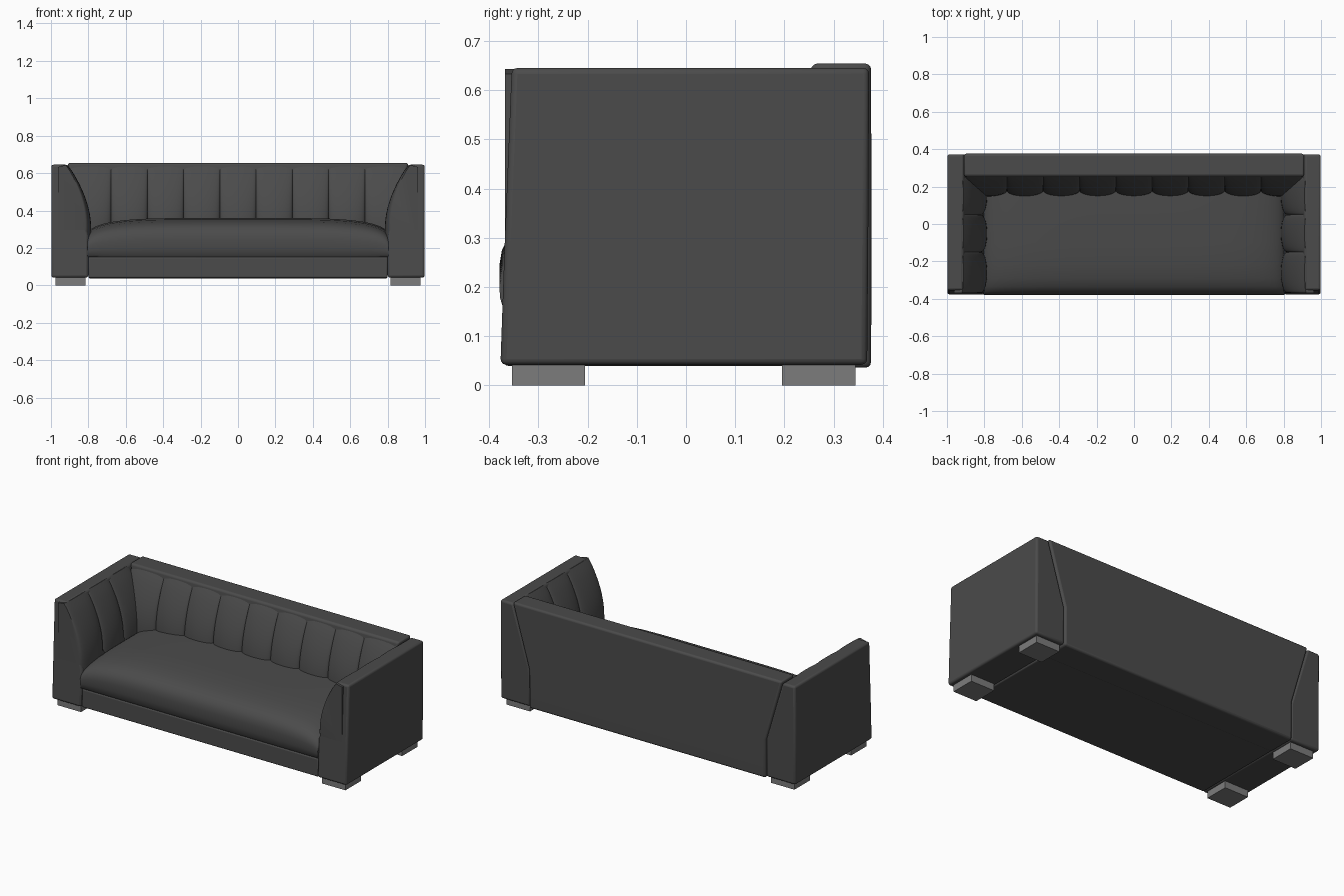
import bpy, bmesh, math

if "Cube" in bpy.data.objects:
    bpy.data.objects.remove(bpy.data.objects["Cube"])


def material(name, g):
    m = bpy.data.materials.new(name)
    m.diffuse_color = (g, g, g, 1)
    m.use_nodes = True
    m.node_tree.nodes["Principled BSDF"].inputs["Base Color"].default_value = m.diffuse_color
    return m


DARK = material("upholstery", 0.07)
GREY = material("leg_finish", 0.2)


def sweep(name, sections, mat=DARK, bevel=0.0, angle=40):
    """Skin a list of equal-length closed sections and cap both ends."""
    bm = bmesh.new()
    rings = [[bm.verts.new(p) for p in s] for s in sections]
    n = len(rings[0])
    for a, b in zip(rings, rings[1:]):
        for i in range(n):
            j = (i + 1) % n
            bm.faces.new((a[i], a[j], b[j], b[i]))
    bm.faces.new(rings[0])
    bm.faces.new(rings[-1])
    bmesh.ops.recalc_face_normals(bm, faces=bm.faces)
    me = bpy.data.meshes.new(name)
    bm.to_mesh(me)
    bm.free()
    ob = bpy.data.objects.new(name, me)
    bpy.context.collection.objects.link(ob)
    me.materials.append(mat)
    if bevel:
        mod = ob.modifiers.new("soft_edge", "BEVEL")
        mod.width, mod.segments, mod.limit_method = bevel, 3, "ANGLE"
        mod.angle_limit = math.radians(30)
    bpy.ops.object.select_all(action="DESELECT")
    ob.select_set(True)
    bpy.context.view_layer.objects.active = ob
    bpy.ops.object.shade_smooth_by_angle(angle=math.radians(angle))
    return ob


def rect(z, x0, x1, y0, y1):
    return [(x0, y0, z), (x1, y0, z), (x1, y1, z), (x0, y1, z)]


def curve(t):
    """Inward swell of a channel from the top (t=0) to the seat (t=1)."""
    return math.sin(min(t * 1.15, 1) * math.pi / 2) ** 0.85


def channel(name, a, b, place, depth, base, top, steps=14, rows=12):
    """One padded channel between a and b; place(u, d, z) maps to space."""
    secs = []
    for i in range(steps + 1):
        s = -math.cos(math.pi * i / steps)
        puff = math.sqrt(max(0, 1 - s * s))
        u = a + (b - a) * (s + 1) / 2
        sec = []
        for k in range(rows + 1):
            t = k / rows
            d = depth * curve(t) - 0.036 * (1 - puff) * (0.25 + 0.75 * t)
            sec.append(place(u, d, top + (base - top) * t))
        sec += [place(u, -0.05, base), place(u, -0.05, top - 0.01)]
        secs.append(sec)
    return sweep(name, secs)


# arms: straight outside, inner face sloping in towards the seat
for s, side in ((-1, "left"), (1, "right")):
    sweep(f"{side}_arm", [
        rect(0.042, s * 0.8, s * 0.998, -0.377, 0.368),
        rect(0.27, s * 0.8, s * 0.998, -0.369, 0.370),
        rect(0.645, s * 0.912, s * 0.998, -0.354, 0.372)], bevel=0.012)

# back panel fitted between the arms
sweep("back", [
    rect(0.036, -0.8, 0.8, 0.2, 0.376),
    rect(0.27, -0.8, 0.8, 0.2, 0.377),
    rect(0.654, -0.912, 0.912, 0.255, 0.376)], bevel=0.012)

# base rail below the cushion
sweep("base", [
    rect(0.04, -0.8, 0.8, -0.37, 0.22),
    rect(0.152, -0.8, 0.8, -0.368, 0.22)], bevel=0.008)

# crowned seat cushion with rolled front
profile = [(0.21, 0.15), (-0.362, 0.15), (-0.372, 0.165), (-0.378, 0.2),
           (-0.379, 0.245), (-0.374, 0.275), (-0.36, 0.302), (-0.335, 0.323),
           (-0.29, 0.34), (-0.22, 0.352), (-0.1, 0.36), (0.21, 0.36)]
seat = []
for i in range(49):
    s = -math.cos(math.pi * i / 48)
    h = 0.12 + 0.09 * math.sqrt(max(0, 1 - abs(s) ** 5))
    seat.append([(0.805 * s, y, 0.15 + (z - 0.15) * h / 0.21) for y, z in profile])
sweep("seat", seat, angle=50)

# back channels
edges = [-0.9] + [-0.679 + 0.194 * i for i in range(8)] + [0.9]
for i, (a, b) in enumerate(zip(edges, edges[1:])):
    channel(f"back_channel_{i + 1}", a, b,
            lambda u, d, z: (u, 0.262 - d, z), 0.115, 0.25, 0.65)

# arm channels
for s, side in ((-1, "left"), (1, "right")):
    for i, (a, b) in enumerate(((-0.368, -0.15), (-0.15, 0.05), (0.05, 0.25))):
        channel(f"{side}_arm_channel_{i + 1}", a, b,
                lambda u, d, z: (s * (0.912 - d), u, z), 0.127, 0.25, 0.643)

# block legs
for sx in (-1, 1):
    for y0, row in ((-0.354, "front"), (0.195, "back")):
        sweep(f"{row}_leg", [rect(z, sx * 0.815, sx * 0.975, y0, y0 + 0.149)
                             for z in (0, 0.045)], GREY)
